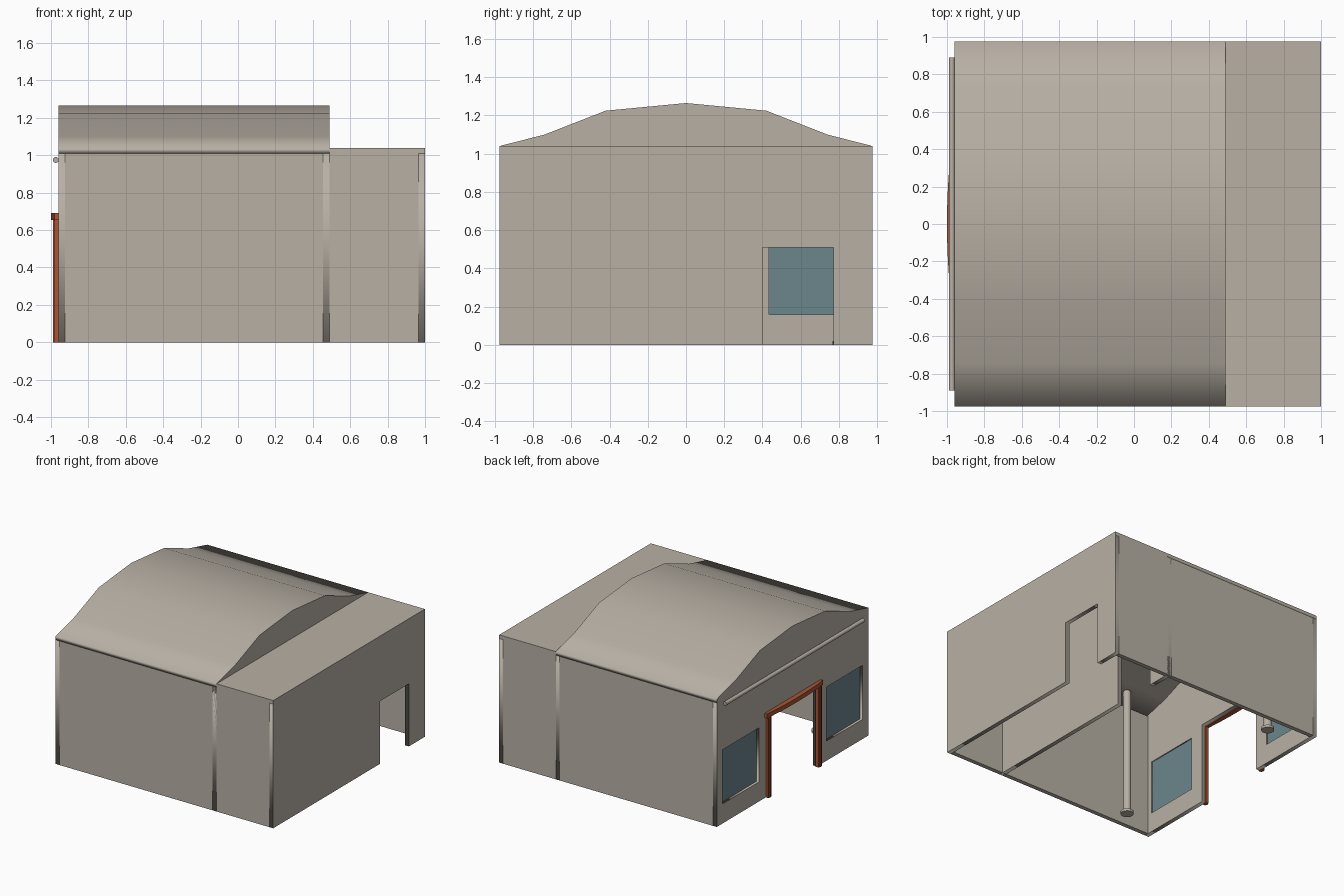
import bpy, bmesh, math
from mathutils import Matrix

if "Cube" in bpy.data.objects:
    bpy.data.objects.remove(bpy.data.objects["Cube"])


def material(name, rgb):
    m = bpy.data.materials.new(name)
    m.diffuse_color = (*rgb, 1)
    m.use_nodes = True
    m.node_tree.nodes["Principled BSDF"].inputs["Base Color"].default_value = m.diffuse_color
    return m


PLASTER = material("warm grey plaster", (0.479, 0.434, 0.376))
GLASS = material("teal glass", (0.147, 0.238, 0.258))
RUST = material("rust orange", (0.40, 0.09, 0.035))

W, E, MID, S, T = -0.96, 1.0, 0.49, 0.975, 0.035   # wall planes and thickness
EAVE, SLAB = 1.04, 0.03


def finish(name, mesh, mat):
    bm = bmesh.new()
    bm.from_mesh(mesh)
    bmesh.ops.remove_doubles(bm, verts=bm.verts, dist=1e-5)
    bmesh.ops.recalc_face_normals(bm, faces=bm.faces)
    bm.to_mesh(mesh)
    bm.free()
    mesh.materials.clear()
    mesh.materials.append(mat)
    ob = bpy.data.objects.new(name, mesh)
    bpy.context.collection.objects.link(ob)
    return ob


def box(name, mat, x0, x1, y0, y1, z0, z1):
    bm = bmesh.new()
    bmesh.ops.create_cube(bm, size=1)
    for v in bm.verts:
        v.co = ((x0 + x1) / 2 + v.co.x * (x1 - x0),
                (y0 + y1) / 2 + v.co.y * (y1 - y0),
                (z0 + z1) / 2 + v.co.z * (z1 - z0))
    mesh = bpy.data.meshes.new(name)
    bm.to_mesh(mesh)
    bm.free()
    return finish(name, mesh, mat)


def panel(name, mat, loops, x0, x1):
    """Filled (y, z) outline with optional holes, extruded from x0 to x1."""
    cu = bpy.data.curves.new(name, 'CURVE')
    cu.dimensions = '2D'
    cu.fill_mode = 'BOTH'
    cu.extrude = (x1 - x0) / 2
    for loop in loops:
        sp = cu.splines.new('POLY')
        sp.points.add(len(loop) - 1)
        for p, (y, z) in zip(sp.points, loop):
            p.co = (y, z, 0, 1)
        sp.use_cyclic_u = True
    tmp = bpy.data.objects.new(name + "_outline", cu)
    bpy.context.collection.objects.link(tmp)
    bpy.context.view_layer.update()
    mesh = bpy.data.meshes.new_from_object(
        tmp.evaluated_get(bpy.context.evaluated_depsgraph_get()))
    bpy.data.objects.remove(tmp)
    mesh.transform(Matrix(((0, 0, 1, (x0 + x1) / 2), (1, 0, 0, 0),
                           (0, 1, 0, 0), (0, 0, 0, 1))))
    return finish(name, mesh, mat)


def rod(name, mat, r, depth, loc, sides=16, along_y=False):
    bm = bmesh.new()
    bmesh.ops.create_cone(bm, cap_ends=True, segments=sides,
                          radius1=r, radius2=r, depth=depth)
    if along_y:
        bmesh.ops.rotate(bm, verts=bm.verts, matrix=Matrix.Rotation(math.pi / 2, 3, 'X'))
    bmesh.ops.translate(bm, verts=bm.verts, vec=loc)
    for f in bm.faces:
        f.smooth = len(f.verts) == 4
    for e in bm.edges:
        e.smooth = all(len(f.verts) == 4 for f in e.link_faces)
    mesh = bpy.data.meshes.new(name)
    bm.to_mesh(mesh)
    bm.free()
    return finish(name, mesh, mat)


def rect(y0, y1, z0, z1):
    return [(y0, z0), (y1, z0), (y1, z1), (y0, z1)]


# Vaulted roof profile, running from +y to -y
half = [(S, EAVE), (0.74, 1.10), (0.42, 1.225)]
vault = half + [(0, 1.265)] + [(-y, z) for y, z in reversed(half)]
under = [(y, z - SLAB) for y, z in vault]
panel("vault_roof", PLASTER, [vault + under[::-1]], W, MID)
box("flat_roof", PLASTER, MID, E, -S, S, EAVE - SLAB, EAVE)

# Entrance wall with doorway notch and two windows
DY, DZ = 0.315, 0.66
door = [(-S, 0), (-DY, 0), (-DY, DZ), (DY, DZ), (DY, 0), (S, 0)]
win = [rect(s * 0.667 - 0.232, s * 0.667 + 0.232, 0.16, 0.60) for s in (-1, 1)]
panel("entrance_wall", PLASTER, [door + under] + win, W, W + T)
for s in (-1, 1):
    c = s * 0.667
    box("window_glass", GLASS, W + 0.02, W + 0.026, c - 0.232, c + 0.232, 0.16, 0.60)

# Partition and rear wall share the same side doorway
side_door = [(-S, 0), (0.40, 0), (0.40, 0.51), (0.77, 0.51), (0.77, 0), (S, 0)]
panel("partition_wall", PLASTER, [side_door + under], MID - T, MID)
top = EAVE - SLAB
panel("rear_wall", PLASTER, [side_door + [(S, top), (-S, top)]], E - T, E)

# Long side walls and interior columns
for s in (-1, 1):
    y0, y1 = sorted((s * S, s * (S - T)))
    box("side_wall", PLASTER, W + T, E - T, y0, y1, 0, top)
    rod("column", PLASTER, 0.03, 1.04, (-0.617, s * 0.815, 0.53))
    rod("column_base", PLASTER, 0.049, 0.02, (-0.617, s * 0.815, 0.01))

# Door frame: stepped posts and a lintel bowed outwards
for s in (-1, 1):
    y0, y1 = sorted((s * 0.305, s * 0.345))
    box("door_post", RUST, W - 0.022, W + 0.005, y0, y1, 0, DZ)
    y0, y1 = sorted((s * 0.318, s * 0.333))
    box("door_post_bead", RUST, W - 0.028, W - 0.02, y0, y1, 0, DZ)

N, HY = 12, 0.36
bm = bmesh.new()
rings = []
for i in range(N + 1):
    y = -HY + 2 * HY * i / N
    out = -0.982 - 0.018 * (1 - (y / HY) ** 2)
    rings.append([bm.verts.new((x, y, z)) for x, z in
                  ((W, 0.655), (out, 0.655), (out, 0.69), (W, 0.69))])
for a, b in zip(rings, rings[1:]):
    for k in range(4):
        bm.faces.new((a[k], a[(k + 1) % 4], b[(k + 1) % 4], b[k]))
bm.faces.new(rings[0])
bm.faces.new(rings[-1][::-1])
lintel = bpy.data.meshes.new("door_lintel")
bm.to_mesh(lintel)
bm.free()
finish("door_lintel", lintel, RUST)

# Horizontal rail above the entrance
rod("sign_rail", PLASTER, 0.016, 1.78, (W - 0.014, 0, 0.975), 12, True)
